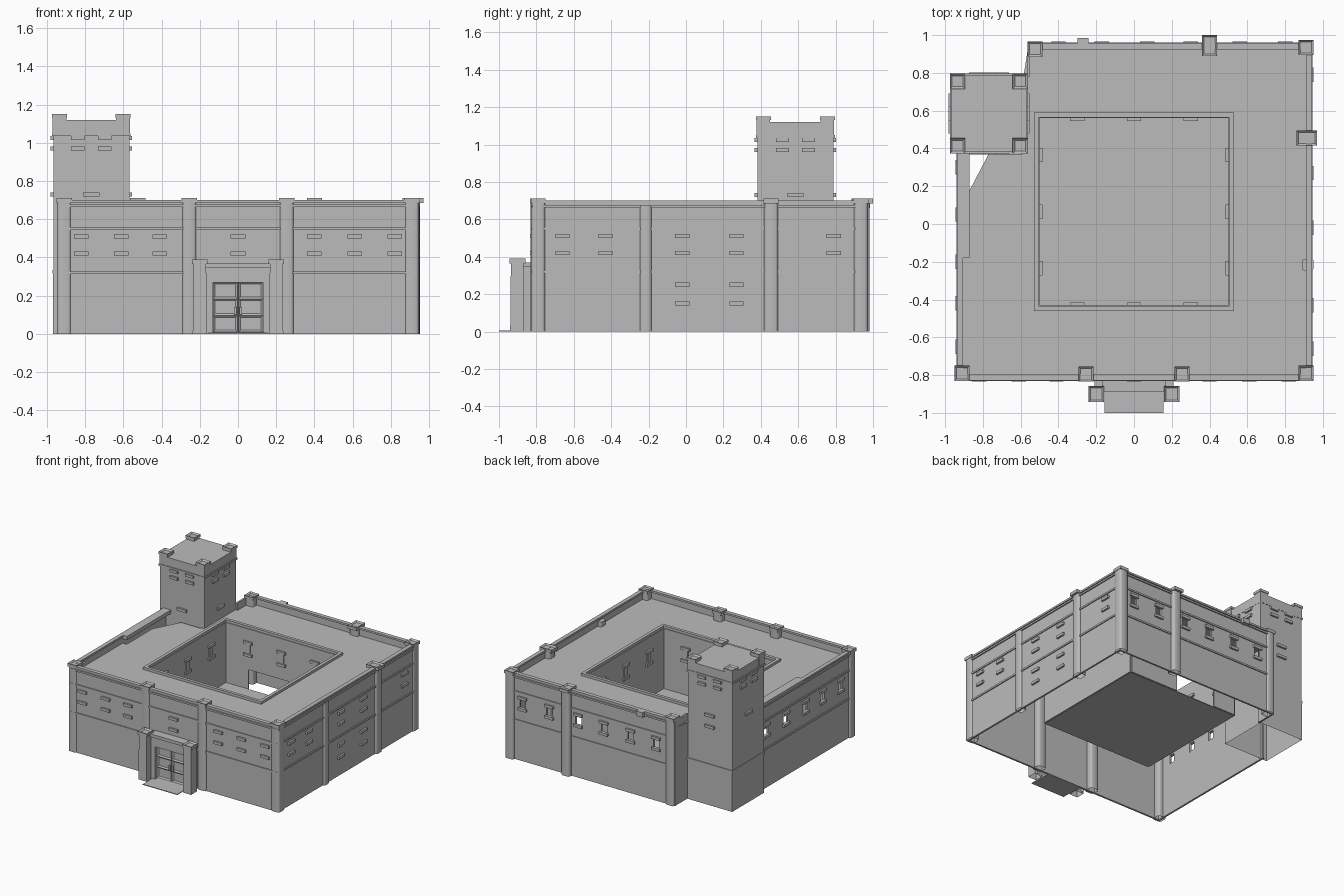
import bpy, bmesh
from mathutils import Vector

if "Cube" in bpy.data.objects:
    bpy.data.objects.remove(bpy.data.objects["Cube"])

stone = bpy.data.materials.new("stone_grey")
stone.use_nodes = True
GREY = (0.5, 0.5, 0.5, 1)
stone.diffuse_color = GREY
stone.node_tree.nodes["Principled BSDF"].inputs["Base Color"].default_value = GREY
ROOF = 0.63


def finish(name, bm):
    bmesh.ops.recalc_face_normals(bm, faces=bm.faces[:])
    mesh = bpy.data.meshes.new(name)
    bm.to_mesh(mesh)
    bm.free()
    mesh.materials.append(stone)
    ob = bpy.data.objects.new(name, mesh)
    bpy.context.collection.objects.link(ob)


def add_box(bm, x0, x1, y0, y1, z0, z1, taper=1):
    cx, cy = (x0 + x1) / 2, (y0 + y1) / 2
    for v in bmesh.ops.create_cube(bm, size=1)["verts"]:
        k = taper if v.co.z > 0 else 1
        v.co = Vector((cx + v.co.x * (x1 - x0) * k, cy + v.co.y * (y1 - y0) * k,
                       z0 + (v.co.z + 0.5) * (z1 - z0)))
    bm.normal_update()


def box(name, *dims, taper=1, open_bottom=False):
    bm = bmesh.new()
    add_box(bm, *dims, taper=taper)
    if open_bottom:
        bmesh.ops.delete(bm, geom=[f for f in bm.faces if f.normal.z < -0.9], context="FACES")
    finish(name, bm)


# Square cap with a hollow in its top
def cap(name, x, y, z0, z1, wx=0.08, wy=0.08):
    bm = bmesh.new()
    add_box(bm, x - wx / 2, x + wx / 2, y - wy / 2, y + wy / 2, z0, z1)
    top = [f for f in bm.faces if f.normal.z > 0.9]
    bmesh.ops.inset_region(bm, faces=top, thickness=0.016)
    bmesh.ops.translate(bm, verts=top[0].verts[:], vec=(0, 0, -0.012))
    finish(name, bm)


# Wall frames: axis along the wall, outer face position, outward sign
SIDES = {"front": ("x", -0.82, -1), "back": ("x", 0.95, 1),
         "right": ("y", 0.935, 1), "left": ("y", -0.93, -1)}


def on_wall(bm, frame, u0, u1, z0, z1, d0, d1):
    axis, pos, sign = frame
    a, b = sorted((pos + sign * d0, pos + sign * d1))
    if axis == "x":
        add_box(bm, u0, u1, a, b, z0, z1)
    else:
        add_box(bm, a, b, u0, u1, z0, z1)


def sills(bm, frame, centres, levels, width=0.076):
    for u in centres:
        for z in levels:
            on_wall(bm, frame, u - width / 2, u + width / 2, z - 0.011, z + 0.011, -0.01, 0.015)


SPAN = {"front": (-0.93, 0.935), "back": (-0.55, 0.935),
        "right": (-0.82, 0.95), "left": (-0.82, 0.40)}
WINDOWS = {"front": (-0.82, -0.61, -0.41, 0, 0.40, 0.61, 0.82),
           "back": (-0.40, -0.17, 0.07, 0.30, 0.56, 0.80),
           "right": (-0.66, -0.43, -0.02, 0.27, 0.79),
           "left": (-0.65, -0.42, -0.20, 0.05, 0.30)}

# Outer walls with ledges; back and left have open slits
for side, frame in SIDES.items():
    lo, hi = SPAN[side]
    bm = bmesh.new()
    if side in ("back", "left"):
        on_wall(bm, frame, lo, hi, 0, 0.42, -0.015, 0)
        on_wall(bm, frame, lo, hi, 0.51, 0.69, -0.015, 0)
        edges = [lo] + [u + s * 0.025 for u in WINDOWS[side] for s in (-1, 1)] + [hi]
        for a, b in zip(edges[::2], edges[1::2]):
            on_wall(bm, frame, a, b, 0.42, 0.51, -0.015, 0)
    else:
        on_wall(bm, frame, lo, hi, 0, 0.69, -0.015, 0)
    finish(side + "_wall", bm)

    bm = bmesh.new()
    for z, d in ((0.32, 0.008), (0.55, 0.008), (0.67, 0.01)):
        on_wall(bm, frame, lo, hi, z - 0.007, z + 0.007, -0.005, d)
    on_wall(bm, frame, lo, hi, 0.685, 0.70, -0.025, 0.008)
    finish(side + "_ledges", bm)

    bm = bmesh.new()
    sills(bm, frame, WINDOWS[side], (0.42, 0.51))
    if side == "right":
        sills(bm, frame, (-0.02, 0.27), (0.15, 0.25))
    finish(side + "_window_sills", bm)

box("back_left_return_wall", -0.565, -0.55, 0.78, 0.95, 0, 0.69)
box("left_parapet_walkway", -0.935, -0.87, -0.18, 0.39, 0.67, 0.70)

# Roof around the courtyard, with the open corner beside the tower
bm = bmesh.new()
inner = [(-0.5, -0.43), (0.5, -0.43), (0.5, 0.56), (-0.5, 0.56)]
patches = [
    [(-0.92, -0.81), (0.925, -0.81), inner[1], inner[0]],
    [(0.925, -0.81), (0.925, 0.94), inner[2], inner[1]],
    [(0.925, 0.94), (-0.56, 0.94), (-0.59, 0.75), inner[3], inner[2]],
    [(-0.59, 0.75), (-0.59, 0.37), (-0.77, 0.37), (-0.88, 0.16), (-0.88, -0.17),
     (-0.92, -0.17), (-0.92, -0.81), inner[0], inner[3]],
]
for patch in patches:
    bm.faces.new([bm.verts.new((x, y, ROOF)) for x, y in patch])
bmesh.ops.remove_doubles(bm, verts=bm.verts[:], dist=0.001)
finish("roof", bm)

# Courtyard: rim, walls, floor and inner windows
YARD = {"front": ("x", -0.43, 1), "back": ("x", 0.56, -1),
        "right": ("y", 0.5, -1), "left": ("y", -0.5, 1)}
for side, frame in YARD.items():
    lo, hi = (-0.5, 0.5) if frame[0] == "x" else (-0.43, 0.56)
    bm = bmesh.new()
    on_wall(bm, frame, lo - 0.03, hi + 0.03, ROOF - 0.02, ROOF + 0.02, -0.03, -0.005)
    finish("courtyard_rim_" + side, bm)
    bm = bmesh.new()
    if side == "back":
        on_wall(bm, frame, lo, -0.30, 0.14, 0.30, -0.01, 0)
        on_wall(bm, frame, 0.06, hi, 0.14, 0.30, -0.01, 0)
        on_wall(bm, frame, lo, hi, 0.30, ROOF, -0.01, 0)
    else:
        on_wall(bm, frame, lo, hi, 0.14, ROOF, -0.01, 0)
    finish("courtyard_wall_" + side, bm)
    bm = bmesh.new()
    mid = (lo + hi) / 2
    places = [mid + k * 0.3 for k in (-1, 0, 1)]
    sills(bm, frame, places, (0.42, 0.52))
    for u in places:
        on_wall(bm, frame, u - 0.02, u + 0.02, 0.42, 0.52, 0, 0.008)
    finish("courtyard_windows_" + side, bm)
box("courtyard_floor", -0.5, 0.5, -0.43, 0.56, 0.137, 0.143)


# Columns: chamfered square shaft, open below, with a hollowed cap
def column(name, x, y, height, width=0.074, wx=0.08, wy=0.08, capped=True):
    w = width / 2
    bm = bmesh.new()
    add_box(bm, x - w, x + w, y - w, y + w, 0, height - 0.02)
    upright = [e for e in bm.edges if abs(e.verts[0].co.z - e.verts[1].co.z) > 0.1]
    bmesh.ops.bevel(bm, geom=upright, offset=width * 0.2, segments=2, profile=0.5,
                    affect="EDGES")
    bm.normal_update()
    for f in bm.faces:
        f.smooth = abs(f.normal.z) < 0.5
    bmesh.ops.delete(bm, geom=[f for f in bm.faces if f.normal.z < -0.9], context="FACES")
    finish(name, bm)
    if capped:
        cap(name + "_cap", x, y, height - 0.025, height, wx, wy)


for name, x, y in (("front_left", 0.91, -0.79), ("front_right", -0.91, -0.79),
                   ("gate_left", 0.255, -0.795), ("gate_right", -0.255, -0.795),
                   ("back_left", 0.91, 0.935), ("back_right", -0.525, 0.925)):
    column(name + "_column", x, y, 0.71)
column("back_middle_column", 0.40, 0.945, 0.71, wy=0.11)
column("side_middle_column", 0.915, 0.455, 0.71, wx=0.11)
column("side_slim_column", 0.92, -0.215, 0.69, width=0.062, capped=False)
box("back_vent", -0.30, -0.24, 0.95, 0.985, 0.66, 0.70)

# Entrance: posts, lintel, double door and step
for s, label in ((-1, "right"), (1, "left")):
    x = s * 0.2
    box("entrance_post_" + label, x - 0.037, x + 0.037, -0.94, -0.865, 0, 0.37,
        taper=0.9, open_bottom=True)
    cap("entrance_post_cap_" + label, x, -0.9, 0.365, 0.39, 0.082, 0.085)
    box("entrance_cheek_" + label, *sorted((s * 0.16, s * 0.21)), -0.87, -0.82, 0, 0.35,
        open_bottom=True)
    box("door_jamb_" + label, *sorted((s * 0.13, s * 0.17)), -0.88, -0.82, 0, 0.30,
        open_bottom=True)
    bm = bmesh.new()
    add_box(bm, *sorted((s * 0.003, s * 0.13)), -0.85, -0.83, 0.01, 0.27)
    bmesh.ops.subdivide_edges(bm, edges=[e for e in bm.edges if abs(
        e.verts[0].co.z - e.verts[1].co.z) > 0.1], cuts=2, use_grid_fill=True)
    bm.normal_update()
    panels = [f for f in bm.faces if f.normal.y < -0.9]
    bmesh.ops.inset_individual(bm, faces=panels, thickness=0.014, depth=-0.009)
    finish("door_" + label, bm)
    box("door_handle_" + label, *sorted((s * 0.008, s * 0.02)), -0.862, -0.85, 0.1, 0.14)
box("entrance_lintel", -0.17, 0.17, -0.88, -0.82, 0.27, 0.35)
box("entrance_cornice", -0.17, 0.17, -0.89, -0.82, 0.345, 0.37)
box("entrance_step", -0.155, 0.155, -1.0, -0.82, 0, 0.006)

# Tower: base, shaft, parapet, corner posts and windows
TX, TY = -0.768, 0.585


def tower_box(name, rx, ry, z0, z1):
    box(name, TX - rx, TX + rx, TY - ry, TY + ry, z0, z1, open_bottom=True)


tower_box("tower_base", 0.2, 0.205, 0, 0.32)
tower_box("tower_base_ledge", 0.203, 0.208, 0.315, 0.335)
tower_box("tower_shaft", 0.199, 0.203, 0.33, 1.04)
tower_box("tower_ledge", 0.206, 0.211, 1.035, 1.05)
tower_box("tower_parapet", 0.2, 0.205, 1.05, 1.12)
for i in (-1, 1):
    for j in (-1, 1):
        x, y = TX + i * 0.166, TY + j * 0.171
        box("tower_corner_post", x - 0.036, x + 0.036, y - 0.036, y + 0.036, 1.05, 1.135)
        cap("tower_post_cap", x, y, 1.13, 1.15)
for name, axis, centre, pos, sign in (("front", "x", TX, TY - 0.203, -1), ("back", "x", TX, TY + 0.203, 1),
                                      ("left", "y", TY, TX + 0.199, 1), ("right", "y", TY, TX - 0.199, -1)):
    frame = (axis, pos, sign)
    bm = bmesh.new()
    sills(bm, frame, (centre - 0.07, centre + 0.07), (0.97, 1.025), width=0.07)
    sills(bm, frame, (centre,), (0.64, 0.73) if name == "back" else (0.73,), width=0.085)
    finish("tower_sills_" + name, bm)
